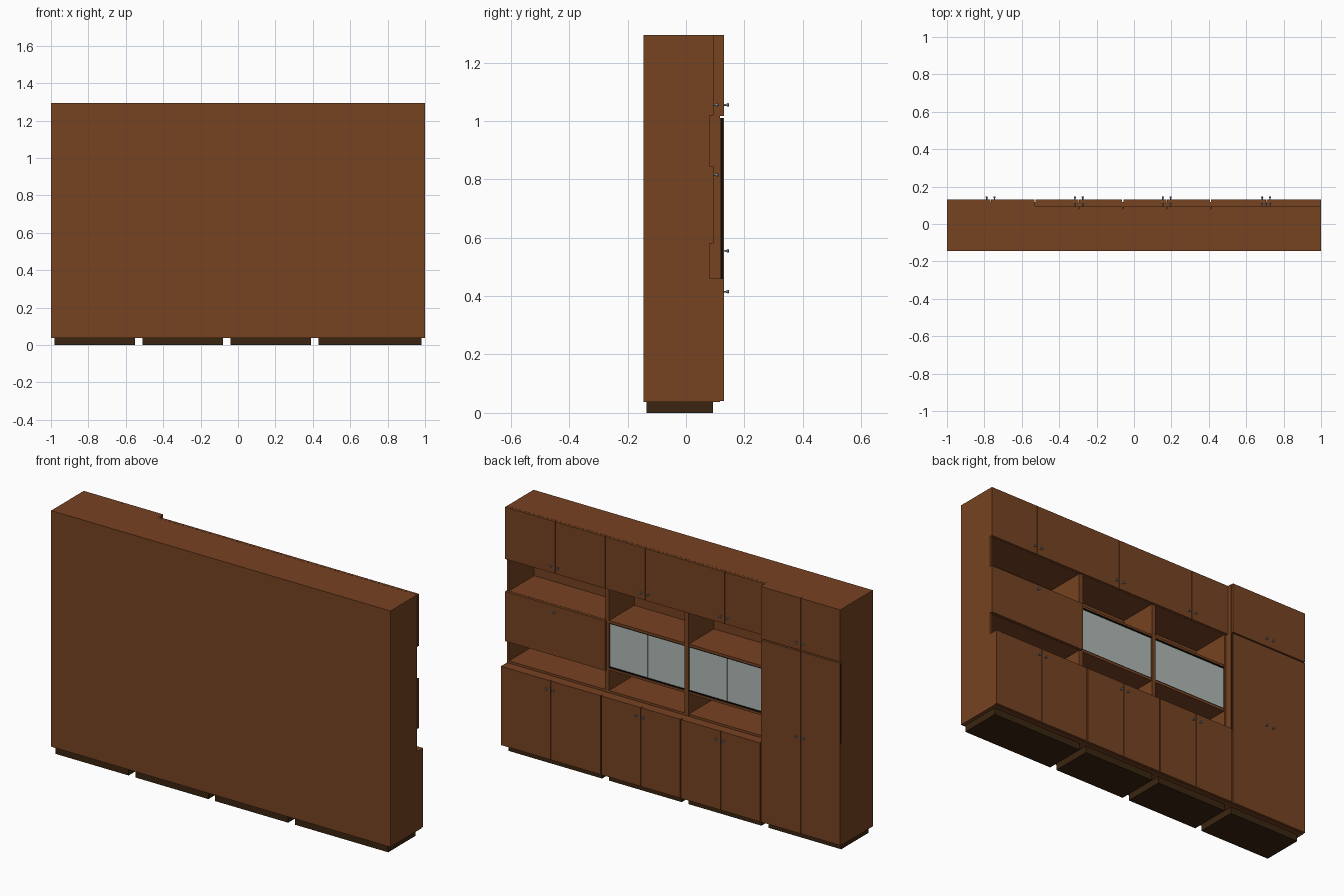
import bpy, bmesh, math
from mathutils import Matrix

if "Cube" in bpy.data.objects:
    bpy.data.objects.remove(bpy.data.objects["Cube"])


def mat(name, rgb):
    m = bpy.data.materials.new(name)
    m.diffuse_color = (*rgb, 1)
    m.use_nodes = True
    m.node_tree.nodes["Principled BSDF"].inputs["Base Color"].default_value = m.diffuse_color
    return m


WOOD = mat("brown wood", (0.185, 0.056, 0.016))
DARK = mat("dark plinth brown", (0.042, 0.018, 0.005))
GLASS = mat("pale glass", (0.43, 0.49, 0.47))
METAL = mat("knob metal", (0.21, 0.29, 0.33))
BLACK = mat("black trim", (0.004, 0.003, 0.002))


def box(name, x, y, z, m=WOOD):
    """Box from (min, max) ranges."""
    bm = bmesh.new()
    bmesh.ops.create_cube(bm, size=1)
    for v in bm.verts:
        v.co = [r[0] if c < 0 else r[1] for c, r in zip(v.co, (x, y, z))]
    return finish(name, bm, m)


def finish(name, bm, m):
    me = bpy.data.meshes.new(name)
    bm.to_mesh(me)
    bm.free()
    me.materials.append(m)
    ob = bpy.data.objects.new(name, me)
    bpy.context.collection.objects.link(ob)
    return ob


def knob(x, y, z):
    """Flared round knob pointing to +y."""
    bm = bmesh.new()
    turn = Matrix.Rotation(-math.pi / 2, 4, 'X')
    for r1, r2, a, b in ((0.003, 0.003, -0.001, 0.006), (0.003, 0.006, 0.006, 0.014),
                         (0.006, 0.005, 0.014, 0.017)):
        bmesh.ops.create_cone(bm, cap_ends=True, segments=12, radius1=r1, radius2=r2,
                              depth=b - a,
                              matrix=Matrix.Translation((x, y + (a + b) / 2, z)) @ turn)
    finish("knob", bm, METAL)


def doors(name, x0, x1, y, z, knob_z):
    """Pair of doors whose front is at y, with knobs beside the middle gap."""
    c = (x0 + x1) / 2
    box(name + "_left", (x0, c - 0.001), (y - 0.0135, y), z)
    box(name + "_right", (c + 0.001, x1), (y - 0.0135, y), z)
    for s in (-1, 1):
        knob(c + s * 0.021, y, knob_z)


BACK, TOP = -0.145, 1.295
X = [-1.0, -0.53, -0.06, 0.41, 1.0]
T = 0.012          # board thickness
UP, LOW = 0.08, 0.1165   # carcass fronts of upper and lower parts
G = 0.003

# plinths, one under each column
for i in range(4):
    box("plinth", (X[i] + 0.02, X[i + 1] - 0.02), (-0.135, 0.093), (0, 0.038), DARK)

# tall cabinet
box("tall_cabinet", (X[0], X[1]), (BACK, LOW), (0.037, TOP))
doors("tall_lower_door", X[0], X[1] - G, 0.13, (0.04, 1.01), 0.555)
doors("tall_upper_door", X[0], X[1] - G, 0.13, (1.017, TOP), 1.055)
# dark edging of the tall doors
box("tall_door_edging", (X[0] - 0.0005, X[0]), (0.119, 0.127), (0.58, 1.01), BLACK)
box("tall_door_edging", (X[1] - G, X[1] - G + 0.0008), (0.119, 0.127), (0.46, 1.01), BLACK)

# back panel behind the open shelves
box("back_panel", (X[1], X[4]), (BACK, BACK + T), (0.46, 1.02))

for i in (1, 2, 3):
    a, b = X[i], X[i + 1]
    end = b if i == 3 else b - G
    # base cabinet
    box("base_cabinet", (a, b), (BACK, LOW), (0.037, 0.46))
    doors("base_door", a + G, end, 0.13, (0.04, 0.46), 0.415)
    # top cupboard
    box("top_cupboard", (a, b), (BACK, UP), (1.018, TOP))
    doors("top_door", a + 0.001, b if i == 3 else b - 0.001, 0.0945, (1.018, TOP), 1.055)
    # side boards and shelves
    for x in (a, b - T):
        box("side_board", (x, x + T), (BACK + T, UP), (0.46, 1.018))
    for z in (0.46, 0.58, 0.845 - T):
        box("shelf", (a + T, b - T), (BACK + T, UP - 0.001), (z, z + T))
    if i == 3:
        # drop-down flap
        box("flap_door", (a + 0.001, b), (UP + 0.001, 0.0945), (0.58, 0.845))
        knob((a + b) / 2, 0.0945, 0.815)
    else:
        # sliding glass panes in black tracks
        c = (a + b) / 2
        box("glass_pane", (a + T, c - 0.001), (0.068, 0.073), (0.598, 0.827), GLASS)
        box("glass_pane", (c + 0.001, b - T), (0.068, 0.073), (0.598, 0.827), GLASS)
        for z in (0.592, 0.827):
            box("glass_track", (a + T, b - T), (0.062, 0.077), (z, z + 0.006), BLACK)
